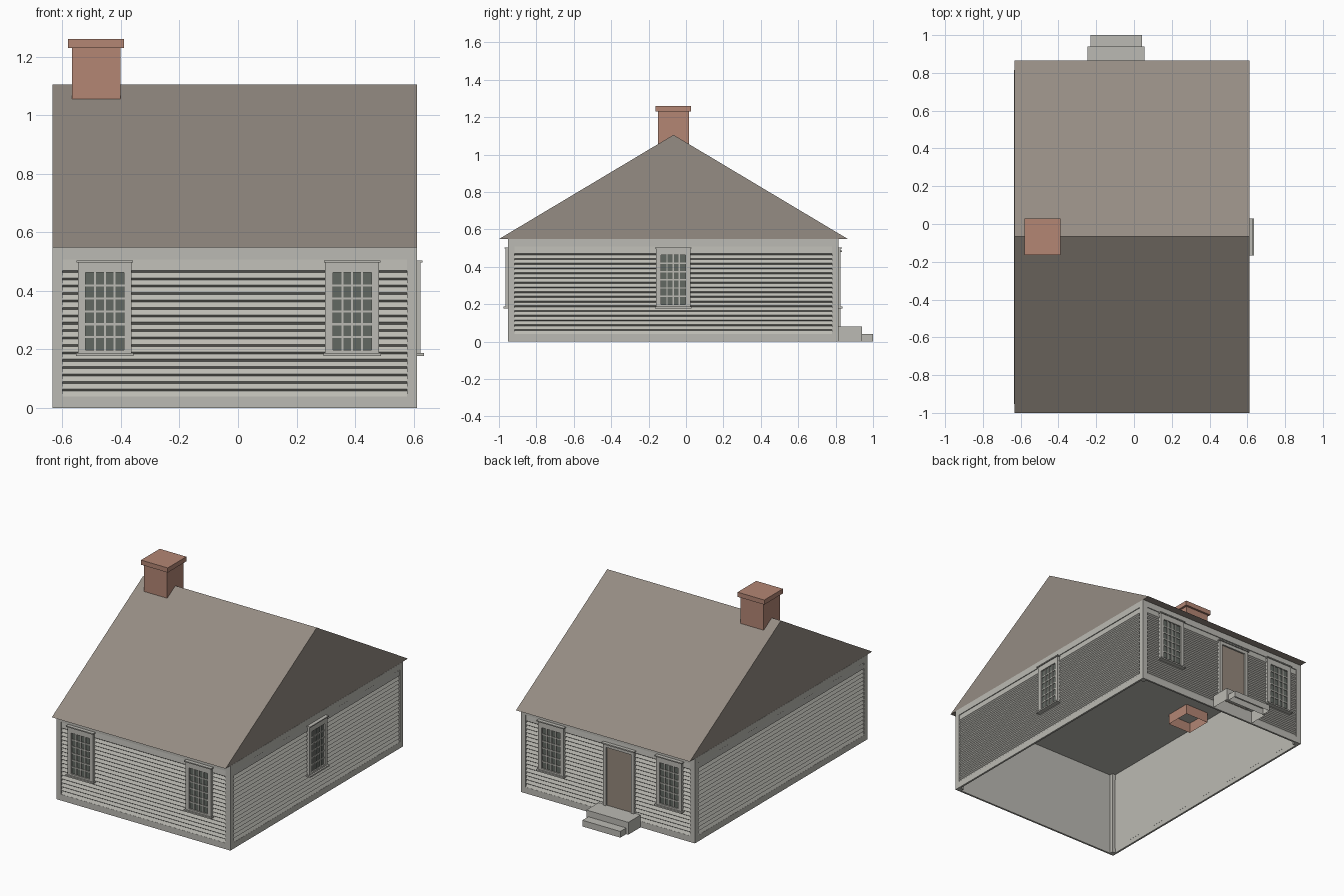
import bpy, bmesh
from math import radians
from mathutils import Matrix, Vector

if "Cube" in bpy.data.objects:
    bpy.data.objects.remove(bpy.data.objects["Cube"], do_unlink=True)


def material(name, rgb):
    lin = [((c / 255 + 0.055) / 1.055) ** 2.4 for c in rgb] + [1]
    m = bpy.data.materials.new(name)
    m.use_nodes = True
    m.diffuse_color = lin
    m.node_tree.nodes["Principled BSDF"].inputs["Base Color"].default_value = lin
    return m


GREY = material("weathered grey paint", (187, 186, 179))
ROOF = material("brown grey shingle", (149, 140, 131))
BRICK = material("red brick", (179, 134, 116))
GLASS = material("dark green grey glass", (98, 104, 98))
DOOR = material("brown door paint", (150, 137, 125))


def finish(name, bm, mat, matrix=Matrix()):
    bmesh.ops.transform(bm, matrix=matrix, verts=bm.verts)
    mesh = bpy.data.meshes.new(name)
    bm.to_mesh(mesh)
    bm.free()
    mesh.materials.append(mat)
    ob = bpy.data.objects.new(name, mesh)
    bpy.context.collection.objects.link(ob)
    return ob


def boxes(name, spans, mat, matrix=Matrix(), open_bottom=False):
    """One object from boxes given as (x0, x1, y0, y1, z0, z1)."""
    bm = bmesh.new()
    for x0, x1, y0, y1, z0, z1 in spans:
        size = Vector((x1 - x0, y1 - y0, z1 - z0))
        mid = Vector((x0 + x1, y0 + y1, z0 + z1)) / 2
        bmesh.ops.create_cube(bm, size=1,
                              matrix=Matrix.Translation(mid) @ Matrix.Diagonal(size).to_4x4())
    if open_bottom:
        bm.normal_update()
        down = [f for f in bm.faces if f.normal.z < -0.9]
        bmesh.ops.delete(bm, geom=down, context='FACES')
    return finish(name, bm, mat, matrix)


def extrude(name, profile, x0, x1, mat, matrix=Matrix()):
    """Sweep a closed (y, z) outline along x."""
    bm = bmesh.new()
    face = bm.faces.new([bm.verts.new((x0, y, z)) for y, z in profile])
    ext = bmesh.ops.extrude_face_region(bm, geom=[face], use_keep_orig=True)
    verts = [v for v in ext["geom"] if isinstance(v, bmesh.types.BMVert)]
    bmesh.ops.translate(bm, verts=verts, vec=(x1 - x0, 0, 0))
    bmesh.ops.recalc_face_normals(bm, faces=bm.faces)
    return finish(name, bm, mat, matrix)


# House footprint: centre, half sizes, wall height, trim width, core inset
CX, CY, HX, HY = -0.011, -0.0685, 0.623, 0.8835
TOP, TRIM, INSET = 0.548, 0.035, 0.012
CENTRE = Matrix.Translation((CX, CY, 0))

# Hollow wall core, open below
boxes("wall_core", [(INSET - HX, HX - INSET, INSET - HY, HY - INSET, 0, TOP - 0.002)],
      GREY, CENTRE, open_bottom=True)

# Corner posts
for sx, label in ((-1, "right"), (1, "left")):
    for sy, end in ((-1, "front"), (1, "back")):
        xs = sorted((sx * HX, sx * (HX - TRIM)))
        ys = sorted((sy * HY, sy * (HY - TRIM)))
        boxes(f"{end}_{label}_corner_post", [(*xs, *ys, 0, TOP)], GREY, CENTRE)


def side_matrix(degrees, depth):
    """Local frame of a wall: x along it, -y outward, y = 0 on its surface."""
    return CENTRE @ Matrix.Rotation(radians(degrees), 4, 'Z') @ Matrix.Translation((0, -depth, 0))


def siding(label, half, m):
    u = half - TRIM
    boxes(label + "_frieze_and_base",
          [(-u, u, 0, INSET, 0, 0.04), (-u, u, 0, INSET, 0.507, TOP)], GREY, m)
    # Sawtooth clapboards
    outline, pitch, z = [(INSET + 0.002, 0.03)], 0.0253, 0.04
    for i in range(18):
        top = 0.507 if i == 17 else z + pitch - 0.007
        outline += [(0.001, z), (0.005 if i == 17 else 0.011, top)]
        z += pitch
    outline.append((INSET + 0.002, 0.507))
    extrude(label + "_clapboards", outline, -u, u, GREY, m)


def window(label, u, m):
    m = m @ Matrix.Translation((u, 0, 0))
    w, pane_w, z0, z1 = 0.092, 0.066, 0.198, 0.462
    boxes(label + "_glass", [(-pane_w, pane_w, -0.003, INSET, z0, z1)], GLASS, m)
    # Surround, crown and sill
    boxes(label + "_frame", [
        (-w, -pane_w, -0.012, INSET, 0.187, 0.497),
        (pane_w, w, -0.012, INSET, 0.187, 0.497),
        (-pane_w, pane_w, -0.012, INSET, z1, 0.497),
        (-pane_w, pane_w, -0.012, INSET, 0.187, z0),
        (-w - 0.005, w + 0.005, -0.019, INSET, 0.497, 0.504),
        (-w - 0.006, w + 0.006, -0.023, INSET, 0.178, 0.187)], GREY, m)
    # Glazing bars, four panes by six
    bars, b = [], 0.0035
    for i in (-1, 0, 1):
        c = i * pane_w / 2
        bars.append((c - b, c + b, -0.008, 0, z0, z1))
    for j in range(1, 6):
        c = z0 + j * (z1 - z0) / 6
        bars.append((-pane_w, pane_w, -0.0075, 0, c - b, c + b))
    boxes(label + "_glazing_bars", bars, GREY, m)


front, left = side_matrix(0, HY), side_matrix(90, HX)
back, right = side_matrix(180, HY), side_matrix(270, HX)
for label, half, m in (("front", HX, front), ("left", HY, left),
                       ("back", HX, back), ("right", HY, right)):
    siding(label, half, m)

# Windows
window("front_right_window", -0.444, front)
window("front_left_window", 0.401, front)
window("left_window", 0, left)
window("back_right_window", 0.444, back)
window("back_left_window", -0.401, back)

# Back door with surround
door_m = back @ Matrix.Translation((0.084, 0, 0))
boxes("door_panel", [(-0.092, 0.092, -0.002, INSET, 0.078, 0.465)], DOOR, door_m)
boxes("door_frame", [
    (-0.11, -0.09, -0.012, INSET, 0.078, 0.478),
    (0.09, 0.11, -0.012, INSET, 0.078, 0.478),
    (-0.09, 0.09, -0.012, INSET, 0.458, 0.478),
    (-0.116, 0.116, -0.02, INSET, 0.478, 0.486)], GREY, door_m)

# Back steps, hollow below
boxes("upper_step", [(-0.245, 0.055, 0.815, 0.94, 0, 0.08)], GREY, open_bottom=True)
boxes("lower_step", [(-0.23, 0.042, 0.94, 1.0, 0, 0.04)], GREY, open_bottom=True)

# Gable roof
extrude("roof", [(-1.0, TOP), (0.866, TOP), (-0.067, 1.105)], -0.633, 0.611, ROOF)

# Chimney, hollow shaft reaching below the ceiling
boxes("chimney_shaft", [(-0.567, -0.402, -0.15, 0.015, 0.48, 1.232)], BRICK, open_bottom=True)
boxes("chimney_cap", [(-0.58, -0.389, -0.163, 0.028, 1.23, 1.26)], BRICK)
